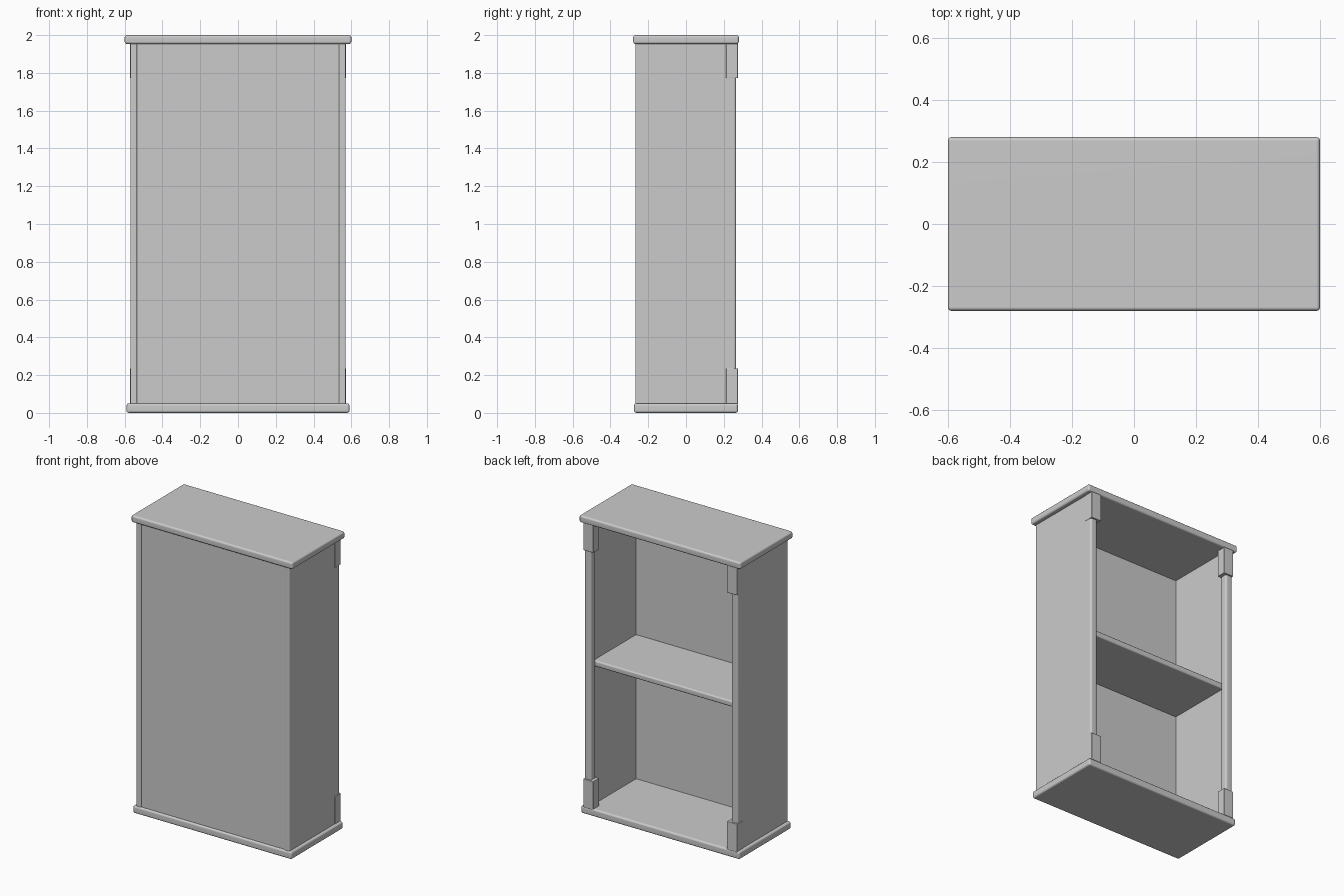
import bpy, bmesh
from mathutils import Vector

if "Cube" in bpy.data.objects:
    bpy.data.objects.remove(bpy.data.objects["Cube"])


def box(name, lo, hi, bevel=0.0, segments=3):
    """Box between two corners, with optional rounded edges."""
    lo, hi = Vector(lo), Vector(hi)
    mesh = bpy.data.meshes.new(name)
    bm = bmesh.new()
    bmesh.ops.create_cube(bm, size=1)
    bmesh.ops.scale(bm, vec=hi - lo, verts=bm.verts)
    bmesh.ops.translate(bm, vec=(lo + hi) / 2, verts=bm.verts)
    bm.to_mesh(mesh)
    bm.free()
    obj = bpy.data.objects.new(name, mesh)
    bpy.context.collection.objects.link(obj)
    if bevel:
        mod = obj.modifiers.new("rounded_edges", 'BEVEL')
        mod.width = bevel
        mod.segments = segments
        mesh.shade_smooth()
        normals = obj.modifiers.new("flat_faces", 'WEIGHTED_NORMAL')
        normals.keep_sharp = True
    return obj


def mirrored_box(name, lo, hi, bevel=0.0):
    """Matching boxes on the right (+x) and left (-x)."""
    box(name + "_right", lo, hi, bevel)
    box(name + "_left", (-hi[0], lo[1], lo[2]), (-lo[0], hi[1], hi[2]), bevel)


# Top and bottom boards with rounded rims
box("top_board", (-0.60, -0.28, 1.953), (0.60, 0.28, 2.0), 0.012)
box("bottom_board", (-0.59, -0.275, 0.0), (0.59, 0.275, 0.05), 0.012)

# Closed panel on the front
box("front_panel", (-0.54, -0.262, 0.045), (0.54, -0.235, 1.96))

# Side panels, rounded posts and corner blocks at the open back
mirrored_box("side_panel", (0.535, -0.268, 0.045), (0.57, 0.25, 1.96), 0.006)
mirrored_box("post", (0.52, 0.215, 0.045), (0.57, 0.265, 1.96), 0.012)
for level, z0, z1 in (("lower", 0.045, 0.235), ("upper", 1.772, 1.96)):
    mirrored_box(level + "_block", (0.497, 0.212, z0), (0.572, 0.275, z1), 0.003)

# Middle shelf
box("shelf", (-0.54, -0.24, 0.98), (0.54, 0.22, 1.02), 0.010)
